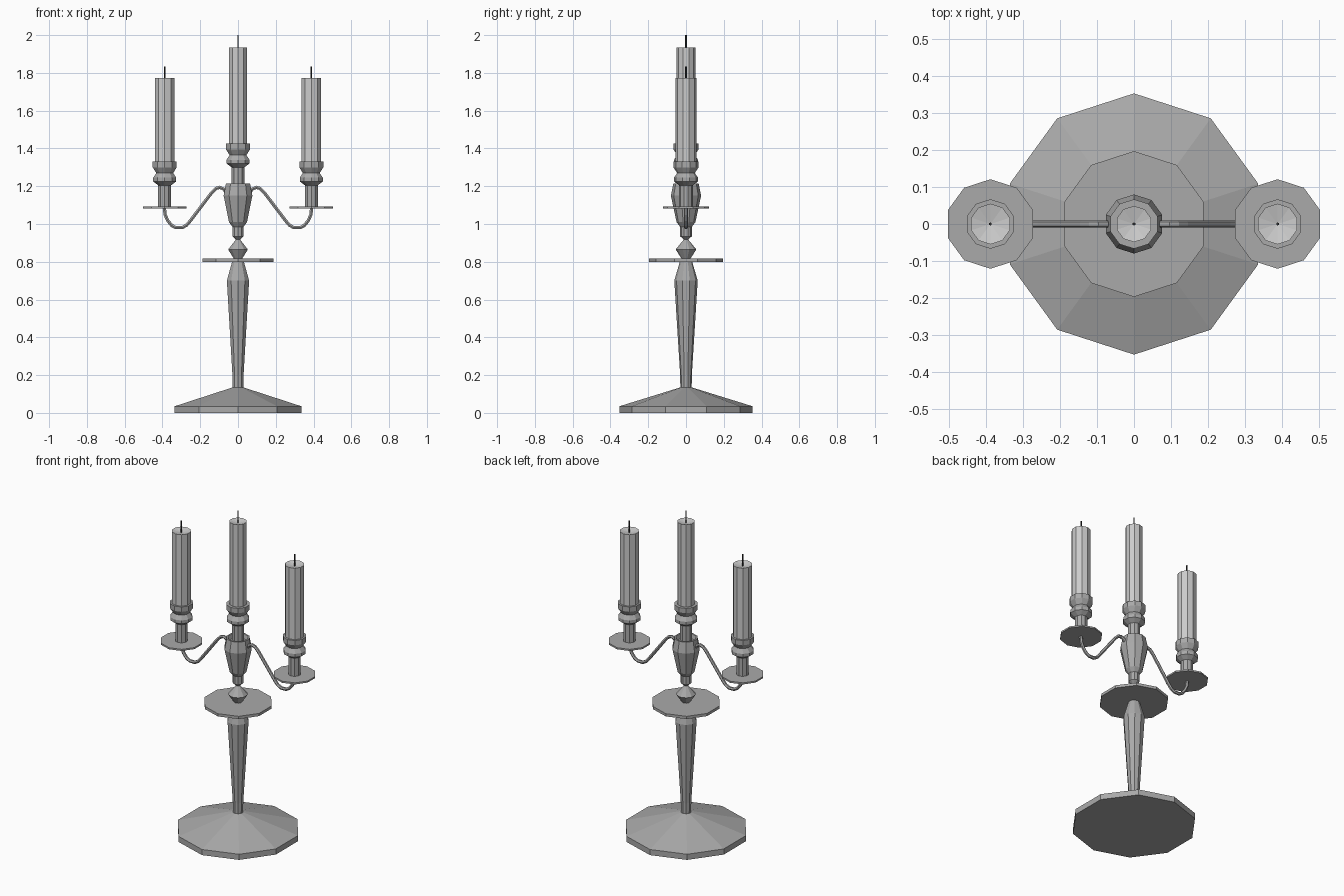
import bpy, bmesh
from math import pi, sin, cos

if "Cube" in bpy.data.objects:
    bpy.data.objects.remove(bpy.data.objects["Cube"])

SIDES = 10


def material(name, grey):
    m = bpy.data.materials.new(name)
    m.diffuse_color = (grey, grey, grey, 1)
    m.use_nodes = True
    m.node_tree.nodes["Principled BSDF"].inputs["Base Color"].default_value = m.diffuse_color
    return m


metal = material("pewter", 0.4)
wax = material("wax", 0.8)
char = material("char", 0.03)


def lathe(name, profile, mat, x=0.0, z=0.0, sides=SIDES):
    """Spin (radius, height) points about z, one corner pointing to +y; ends are capped."""
    bm = bmesh.new()
    rings = []
    for r, h in profile:
        if r == 0:
            rings.append([bm.verts.new((0, 0, h))] * sides)
        else:
            rings.append([bm.verts.new((r * cos(pi / 2 + 2 * pi * i / sides),
                                        r * sin(pi / 2 + 2 * pi * i / sides), h))
                          for i in range(sides)])
    for a, b in zip(rings, rings[1:]):
        for i in range(sides):
            j = (i + 1) % sides
            bm.faces.new(list(dict.fromkeys((a[i], a[j], b[j], b[i]))))
    for ring in (rings[0], rings[-1]):
        if len(set(ring)) > 1:
            bm.faces.new(ring)
    bmesh.ops.recalc_face_normals(bm, faces=bm.faces)
    me = bpy.data.meshes.new(name)
    bm.to_mesh(me)
    bm.free()
    me.materials.append(mat)
    ob = bpy.data.objects.new(name, me)
    ob.location = (x, 0, z)
    bpy.context.collection.objects.link(ob)
    return ob


def candle_set(label, x, rim, neck, radius, top, tip):
    """Turned socket with its rim at height rim, plus candle and wick."""
    lathe(label + "_socket", [(0.036, -neck), (0.036, -0.125), (0.064, -0.105),
                              (0.064, -0.085), (0.047, -0.06), (0.067, -0.03),
                              (0.067, 0)], metal, x, rim)
    lathe(label + "_candle", [(radius, rim - 0.02), (radius, top), (0, top - 0.012)], wax, x)
    lathe(label + "_wick", [(0.004, top - 0.015), (0.004, tip)], char, x, sides=6)


# Foot and tapered column
lathe("base", [(0.353, 0), (0.353, 0.035), (0.03, 0.135)], metal)
lathe("column", [(0.03, 0.12), (0.031, 0.2), (0.062, 0.7), (0.032, 0.803)], metal)

# Wide plate, diamond knop and cup-shaped bulb
lathe("centre_plate", [(0.197, 0.8), (0.197, 0.817)], metal)
lathe("knop", [(0.022, 0.815), (0.055, 0.865), (0.01, 0.92)], metal)
lathe("bulb", [(0.01, 0.917), (0.031, 0.935), (0.031, 0.985), (0.05, 1.01),
               (0.08, 1.15), (0.067, 1.215), (0.058, 1.215), (0.05, 1.19)], metal)

# Centre candle
candle_set("centre", 0, 1.425, 0.24, 0.049, 1.935, 2.0)

# Curved arms with drip pans and side candles
PATH = [(0.06, 1.165), (0.076, 1.185), (0.097, 1.194), (0.117, 1.188), (0.14, 1.165),
        (0.197, 1.09), (0.254, 1.015), (0.272, 0.994), (0.295, 0.981), (0.33, 0.981),
        (0.352, 0.993), (0.373, 1.02), (0.386, 1.05), (0.39, 1.09)]
for label, s in (("left", -1), ("right", 1)):
    cu = bpy.data.curves.new(label + "_arm_path", 'CURVE')
    cu.dimensions = '3D'
    cu.bevel_depth = 0.01
    cu.bevel_resolution = 1
    cu.use_fill_caps = True
    sp = cu.splines.new('POLY')
    sp.points.add(len(PATH) - 1)
    for p, (px, pz) in zip(sp.points, PATH):
        p.co = (s * px, 0, pz, 1)
    tmp = bpy.data.objects.new(label + "_arm_path", cu)
    me = bpy.data.meshes.new_from_object(tmp)
    bpy.data.objects.remove(tmp)
    me.shade_flat()
    me.materials.clear()
    me.materials.append(metal)
    bpy.context.collection.objects.link(bpy.data.objects.new(label + "_arm", me))

    lathe(label + "_drip_pan", [(0.121, 1.083), (0.121, 1.093)], metal, s * 0.388)
    candle_set(label, s * 0.388, 1.33, 0.24, 0.055, 1.772, 1.835)
